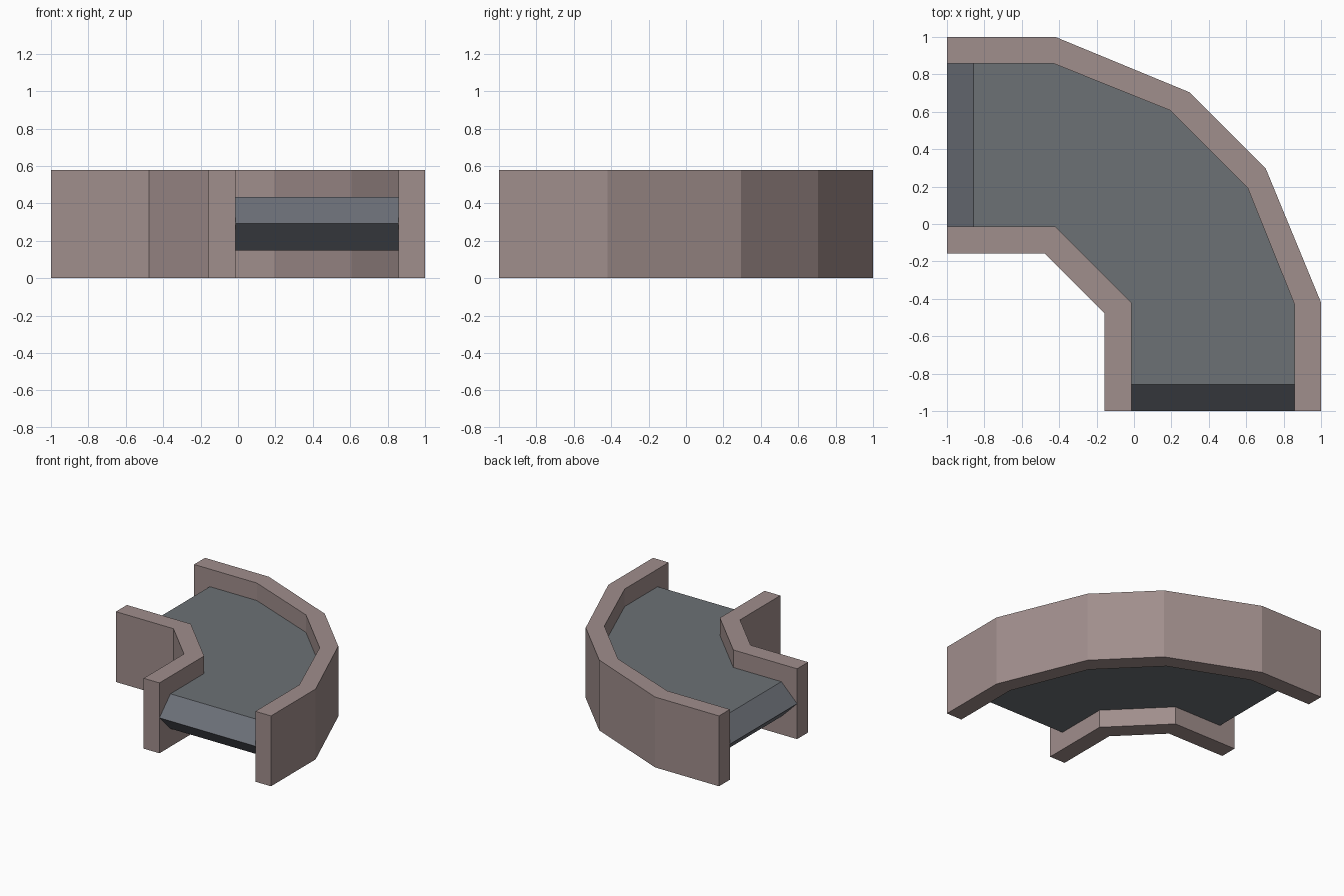
import bpy, bmesh

if "Cube" in bpy.data.objects:
    bpy.data.objects.remove(bpy.data.objects["Cube"])


def lin(c):
    c /= 255
    return c / 12.92 if c <= 0.04045 else ((c + 0.055) / 1.055) ** 2.4


def material(name, r, g, b):
    m = bpy.data.materials.new(name)
    m.diffuse_color = (lin(r), lin(g), lin(b), 1)
    m.use_nodes = True
    m.node_tree.nodes["Principled BSDF"].inputs["Base Color"].default_value = m.diffuse_color
    return m


wall_mat = material("warm grey wall", 160, 142, 140)
belt_mat = material("dark grey belt", 108, 113, 117)
end_mat = material("blue grey belt end", 107, 111, 119)


def loft(name, rings, mats):
    """Join equal-length outlines, each given as (points, z), into a closed solid."""
    bm = bmesh.new()
    vs = [[bm.verts.new((x, y, z)) for x, y in pts] for pts, z in rings]
    n = len(vs[0])
    for a, b in zip(vs, vs[1:]):
        for i in range(n):
            j = (i + 1) % n
            bm.faces.new((a[i], a[j], b[j], b[i]))
    bm.faces.new(vs[0][::-1])
    bm.faces.new(vs[-1])
    bmesh.ops.recalc_face_normals(bm, faces=bm.faces)
    me = bpy.data.meshes.new(name)
    bm.to_mesh(me)
    bm.free()
    for m in mats:
        me.materials.append(m)
    ob = bpy.data.objects.new(name, me)
    bpy.context.collection.objects.link(ob)
    return ob


def bend(half, end=-1.0):
    """Mirror half a path across the diagonal x = y; start it at x = end."""
    half = [(end, half[0][1])] + half
    return half + [(y, x) for x, y in reversed(half)]


# Half paths of the curved rails, from the left end to the diagonal
outer_out = [(-0.42, 1.0), (0.295, 0.705)]
outer_in = [(-0.43, 0.858), (0.192, 0.608)]
inner_in = [(-0.42, -0.014)]
inner_out = [(-0.477, -0.157)]

# Side walls
for name, a, b in (("outer_wall", outer_out, outer_in),
                   ("inner_wall", inner_in, inner_out)):
    outline = bend(a) + bend(b)[::-1]
    loft(name, [(outline, 0), (outline, 0.578)], [wall_mat])

# Belt between the walls, with wedge-shaped ends
rings = [(bend(outer_in, e) + bend(inner_in, e)[::-1], z)
         for e, z in ((-0.857, 0.148), (-1.0, 0.291), (-0.857, 0.434))]
belt = loft("conveyor_belt", rings, [belt_mat, end_mat])
for p in belt.data.polygons:
    if 0.3 < abs(p.normal.z) < 0.9:
        p.material_index = 1
